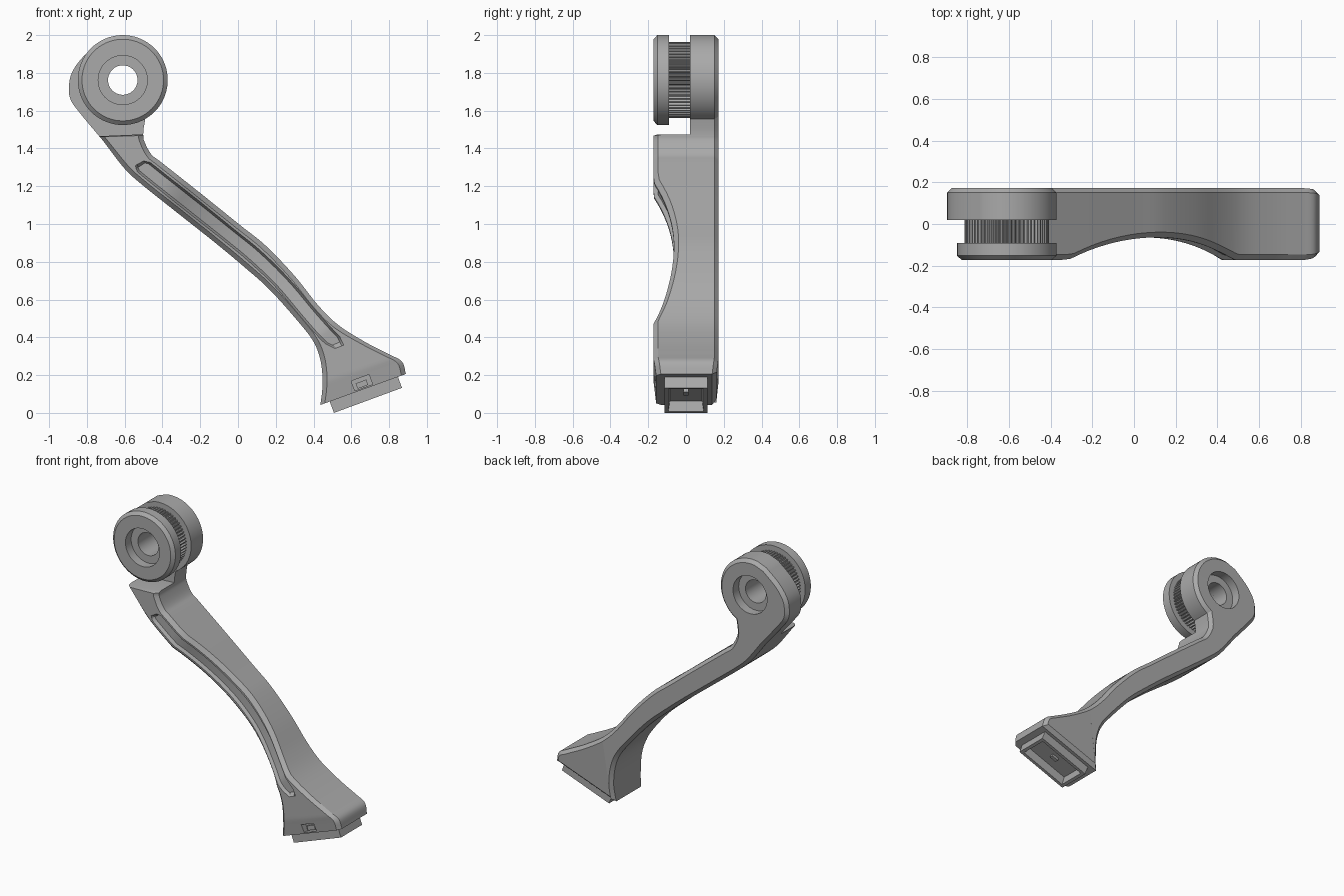
import bpy, bmesh, math
from mathutils import Vector, Matrix

if "Cube" in bpy.data.objects:
    bpy.data.objects.remove(bpy.data.objects["Cube"])

grey = bpy.data.materials.new("satin_grey")
grey.use_nodes = True
grey.diffuse_color = (0.4, 0.4, 0.4, 1)
grey.node_tree.nodes["Principled BSDF"].inputs["Base Color"].default_value = (0.4, 0.4, 0.4, 1)

HUB = Vector((-0.61, 1.762))
HUB_R = 0.238
FRONT, MID, BACK = -0.172, 0.02, 0.172
TILT = math.radians(20.2)
STEPS = 5


def finish(name, bm, smooth=True):
    bmesh.ops.recalc_face_normals(bm, faces=bm.faces)
    mesh = bpy.data.meshes.new(name)
    bm.to_mesh(mesh)
    bm.free()
    mesh.materials.append(grey)
    ob = bpy.data.objects.new(name, mesh)
    bpy.context.collection.objects.link(ob)
    if smooth:
        shade(ob)
    return ob


def shade(ob):
    bpy.ops.object.select_all(action='DESELECT')
    ob.select_set(True)
    bpy.context.view_layer.objects.active = ob
    bpy.ops.object.shade_smooth_by_angle(angle=math.radians(28))


def cut(ob, cutter):
    mod = ob.modifiers.new("cut", 'BOOLEAN')
    mod.object, mod.solver = cutter, 'EXACT'
    bpy.context.view_layer.objects.active = ob
    bpy.ops.object.modifier_apply(modifier=mod.name)
    bpy.data.objects.remove(cutter)
    shade(ob)


def spline(points):
    """Smooth curve through points, STEPS samples per span."""
    p = [Vector(q) for q in points]
    p = [2 * p[0] - p[1]] + p + [2 * p[-1] - p[-2]]
    out = []
    for a, b, c, d in zip(p, p[1:], p[2:], p[3:]):
        for i in range(STEPS):
            t = i / STEPS
            out.append(0.5 * (2 * b + (c - a) * t + (2 * a - 5 * b + 4 * c - d) * t ** 2
                              + (3 * b - a - 3 * c + d) * t ** 3))
    return out + [p[-2]]


def lathe(name, profile, segments=72, tooth=0.0):
    """Closed (radius, y) profile turned about the hub axis; tooth knurls the outer radius."""
    bm = bmesh.new()
    rmax = max(r for r, y in profile)
    rings = []
    for i in range(segments):
        a = 2 * math.pi * i / segments
        ring = []
        for r, y in profile:
            if r == rmax and i % 4 > 1:
                r -= tooth
            ring.append(bm.verts.new((HUB.x + r * math.cos(a), y, HUB.y + r * math.sin(a))))
        rings.append(ring)
    n = len(profile)
    for i in range(segments):
        a, b = rings[i], rings[(i + 1) % segments]
        for j in range(n):
            bm.faces.new((a[j], a[(j + 1) % n], b[(j + 1) % n], b[j]))
    return finish(name, bm, smooth=not tooth)


# Left and right edges of the arm, paired from neck to foot (x, z)
left = spline([(-.735, 1.465), (-.714, 1.44), (-.608, 1.302), (-.519, 1.217), (-.307, 1.048),
               (-.12, .9), (.03, .775), (.17, .65), (.33, .47), (.40, .376), (.434, .29),
               (.447, .2), (.446, .12), (.436, .042)])
right = spline([(-.502, 1.475), (-.497, 1.44), (-.46, 1.37), (-.40, 1.322), (-.2, 1.164),
                (.01, .995), (.148, .884), (.30, .725), (.423, .571), (.53, .466), (.672, .376),
                (.80, .31), (.868, .272), (.889, .206)])

# Back plate: whole silhouette including the hub eye
hub_left = spline([(-.735, 1.465), (-.835, 1.585), (-.885, 1.655), (-.895, 1.72), (-.88, 1.80),
                   (-.82, 1.885), (-.72, 1.97)])[1:]
arc = [HUB + HUB_R * Vector((math.cos(a), math.sin(a)))
       for a in (math.radians(100 - 5 * i) for i in range(33))]
outline = right + left[::-1] + hub_left + arc + [Vector((-.499, 1.51))]
bm = bmesh.new()
face = bm.faces.new([bm.verts.new((p.x, MID, p.y)) for p in outline])
back = bmesh.ops.extrude_face_region(bm, geom=[face])["geom"]
bmesh.ops.translate(bm, vec=(0, BACK - MID, 0), verts=[g for g in back if isinstance(g, bmesh.types.BMVert)])
rim = [e for e in bm.edges if all(v.co.y > BACK - 0.01 for v in e.verts)]
bmesh.ops.bevel(bm, geom=rim, offset=0.022, segments=1, affect='EDGES')
for v in bm.verts:
    foot = Vector((0.33, -0.94)).dot(Vector((v.co.x, v.co.z)) - Vector((.667, .124)))
    if v.co.y > MID + 0.05 and foot > -0.1:
        v.co.y -= 0.012 * min(1, (foot + 0.1) / 0.1)
plate = finish("back_plate", bm)
cut(plate, lathe("hub_bore_cutter", [(0.0001, -0.1), (.078, -0.1), (.078, .11), (.13, .11), (.13, .3), (0.0001, .3)]))


# Front half of the arm: lofted ribs with chamfers, scooped face and shallow groove
def front_y(p):
    s = (p - Vector((.07, .83))).dot(Vector((.77, -.64)))
    radius, sag = 1.44, 0.108
    return FRONT + max(0, math.sqrt(max(0, radius ** 2 - s * s)) - radius + sag)


bm = bmesh.new()
ribs = []
last = len(left) - 1
for i, (l, r) in enumerate(zip(left, right)):
    u = i / STEPS
    across = (r - l).normalized()
    mid = (l + r) / 2
    inside = 2.3 <= u <= 9.7
    near_end = min(u - 2.2, 9.8 - u)
    half = 0.042 * min(1, 0.6 + max(0, near_end))
    depth = 0.022 if inside else 0
    chamfer = 0.025
    drop = 0.022 if i == 0 else 0.014 * max(0, (u - 11.5) / 1.5)
    section = [(l, MID - front_y(l)), (l, chamfer), (l + across * chamfer, 0),
               (mid - across * half, 0), (mid - across * (half - .012), depth),
               (mid + across * (half - .012), depth), (mid + across * half, 0),
               (r - across * chamfer, 0), (r, chamfer), (r, MID - front_y(r))]
    rib = []
    for k, (p, d) in enumerate(section):
        y = MID if k in (0, 9) else front_y(p) + d + drop
        rib.append(bm.verts.new((p.x, y, p.y)))
    ribs.append(rib)
for a, b in zip(ribs, ribs[1:]):
    for k in range(10):
        bm.faces.new((a[k], a[(k + 1) % 10], b[(k + 1) % 10], b[k]))
bm.faces.new(ribs[0])
bm.faces.new(ribs[last])
arm = finish("arm_front", bm)


def tilted_box(name, size, centre, pocket=0.0):
    """Box aligned with the foot; pocket hollows its underside."""
    bm = bmesh.new()
    bmesh.ops.create_cube(bm, size=1)
    bmesh.ops.scale(bm, vec=size, verts=bm.verts)
    if pocket:
        under = min(bm.faces, key=lambda f: f.calc_center_median().z)
        bmesh.ops.inset_region(bm, faces=[under], thickness=0.03)
        bmesh.ops.inset_region(bm, faces=[under], thickness=0.012, depth=-pocket)
    bm.transform(Matrix.Translation(centre) @ Matrix.Rotation(-TILT, 4, 'Y'))
    return finish(name, bm)


# Latch window in the foot
cut(arm, tilted_box("latch_cutter", (.1, .1, .055), (.656, FRONT, .16)))
tilted_box("latch_tongue", (.06, .03, .03), (.656, FRONT + .048, .152))

# Foot plug with hollow underside
up = Vector((-math.sin(TILT), 0, math.cos(TILT)))
tilted_box("foot_plug", (.384, .23, .09), Vector((.688, 0, .0663)) + up * .045, pocket=.055)
tilted_box("plug_rib", (.05, .025, .02), Vector((.688, 0, .0663)) + up * .048)

# Clamp wheel: front disc and knurled ring
lathe("clamp_disc", [(.078, -.09), (HUB_R, -.09), (HUB_R, -.152), (.216, FRONT), (.13, FRONT),
                     (.13, -.11), (.078, -.11)])
lathe("knurled_ring", [(.078, -.092), (.202, -.092), (.202, MID + .002), (.078, MID + .002)],
      segments=240, tooth=0.012)
